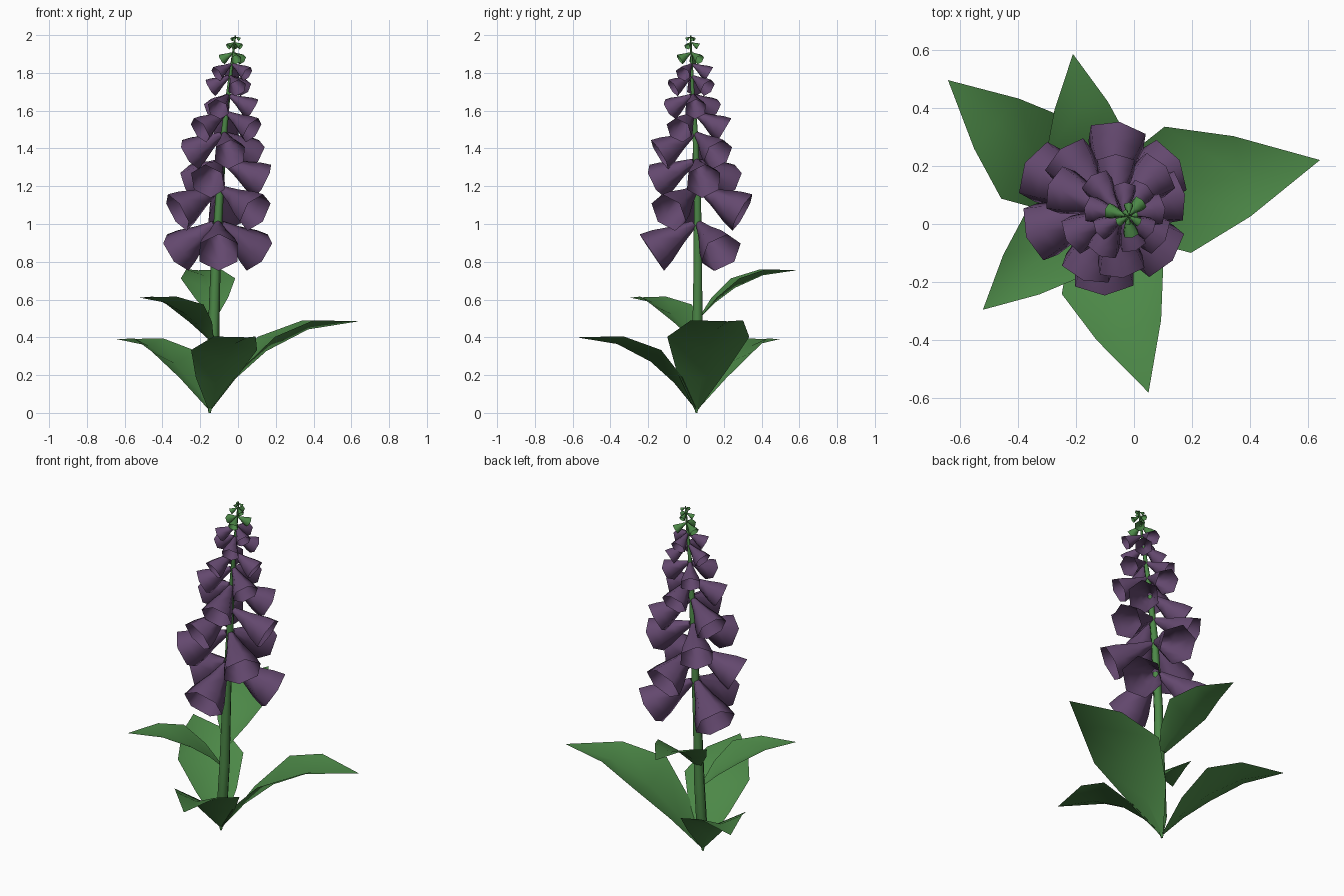
import bpy, math
from mathutils import Vector

if "Cube" in bpy.data.objects:
    bpy.data.objects.remove(bpy.data.objects["Cube"])


def material(name, rgb):
    m = bpy.data.materials.new(name)
    m.diffuse_color = (*rgb, 1)
    m.use_nodes = True
    m.node_tree.nodes["Principled BSDF"].inputs["Base Color"].default_value = m.diffuse_color
    return m


GREEN = material("leaf green", (0.072, 0.245, 0.063))
PURPLE = material("bell purple", (0.126, 0.065, 0.157))


def make(name, verts, faces, mat):
    me = bpy.data.meshes.new(name)
    me.from_pydata(verts, [], faces)
    me.materials.append(mat)
    for p in me.polygons:
        p.use_smooth = len(p.vertices) < 5
    ob = bpy.data.objects.new(name, me)
    bpy.context.collection.objects.link(ob)
    return ob


def bridge(rings, n):
    """Quads joining consecutive rings of n points."""
    return [(r * n + i, r * n + (i + 1) % n, (r + 1) * n + (i + 1) % n, (r + 1) * n + i)
            for r in range(rings - 1) for i in range(n)]


# Stem path: x, y, z, radius (tapers to a point between the lower leaves)
PATH = [(-0.15, 0.055, 0.0, 0.006), (-0.145, 0.056, 0.12, 0.032), (-0.13, 0.06, 0.4, 0.031),
        (-0.118, 0.063, 0.8, 0.026), (-0.095, 0.06, 1.2, 0.021), (-0.072, 0.048, 1.5, 0.016),
        (-0.048, 0.034, 1.72, 0.011), (-0.014, 0.025, 1.998, 0.004)]


def stem_at(z):
    for a, b in zip(PATH, PATH[1:]):
        if z <= b[2]:
            break
    t = (z - a[2]) / (b[2] - a[2])
    return [a[k] + (b[k] - a[k]) * t for k in range(4)]


# Stem
N = 6
verts = [(x + r * math.cos(math.tau * i / N), y + r * math.sin(math.tau * i / N), z)
         for x, y, z, r in PATH for i in range(N)]
caps = [tuple(reversed(range(N))), tuple(range(len(verts) - N, len(verts)))]
make("stem", verts, bridge(len(PATH), N) + caps, GREEN)

# Leaf stations: fraction along, half width, height fraction
LEAF = [(0.0, 0.012, 0.0), (0.17, 0.17, 0.40), (0.38, 0.275, 0.745), (0.66, 0.175, 0.96)]


def leaf(name, base_z, tip):
    x, y, _, _ = stem_at(base_z)
    base, tip = Vector((x, y, base_z)), Vector(tip)
    run = Vector((tip.x - x, tip.y - y, 0))
    length, rise = run.length, tip.z - base_z
    side = Vector((-run.y, run.x, 0)).normalized()
    verts = []
    for f, w, h in LEAF:
        mid = base + run * f + Vector((0, 0, rise * h))
        half = w * length
        # fold along the midrib
        for s in (1, 0, -1):
            dz = half * (0.17 if s else -0.17)
            verts.append(mid + side * half * s + Vector((0, 0, dz)))
    verts.append(tip)
    faces = []
    for r in range(len(LEAF) - 1):
        for c in range(2):
            a = r * 3 + c
            faces.append((a, a + 1, a + 4, a + 3))
    k = len(verts) - 1
    faces += [(k - 3, k - 2, k), (k - 2, k - 1, k)]
    make(name, verts, faces, GREEN)


leaf("leaf_right", 0.015, (0.64, 0.22, 0.485))
leaf("leaf_front", 0.015, (0.05, -0.58, 0.40))
leaf("leaf_back_left", 0.015, (-0.64, 0.495, 0.39))
leaf("leaf_upper_left", 0.37, (-0.52, -0.295, 0.61))
leaf("leaf_upper_back", 0.49, (-0.21, 0.585, 0.755))

# Bell profile: distance along axis, radius
BELL = [(0.0, 0.02), (0.1, 0.053), (0.205, 0.098), (0.27, 0.116)]


def bell(name, z, angle, s, tilt, mat):
    x, y, _, r = stem_at(z)
    out = Vector((math.cos(angle), math.sin(angle), 0))
    axis = out * math.cos(tilt) - Vector((0, 0, math.sin(tilt)))
    side = Vector((-out.y, out.x, 0))
    up = axis.cross(side)
    start = Vector((x, y, z)) + out * r * 0.8
    # six sides with corners at the top and bottom of the mouth
    turns = [math.tau * (i + 0.5) / N for i in range(N)]
    verts = [start + axis * d * s + (side * math.cos(t) + up * math.sin(t)) * q * s
             for d, q in BELL for t in turns]
    make(name, verts, bridge(len(BELL), N) + [tuple(reversed(range(N)))], mat)


# Whorls of three bells: height, scale, droop, turn; the top three are green buds
WHORLS = [(1.0, 1.0, 34, 31), (1.185, 0.95, 29, 81), (1.33, 0.85, 27, 10), (1.475, 0.77, 31, 39),
          (1.585, 0.64, 31, 90), (1.68, 0.52, 31, 6), (1.78, 0.43, 31, 50), (1.845, 0.37, 31, 90),
          (1.905, 0.25, 31, 44), (1.96, 0.15, 31, 90), (1.99, 0.09, 31, 15)]
for w, (z, s, droop, turn) in enumerate(WHORLS):
    bud = w >= 8
    for k in range(3):
        bell(f"{'bud' if bud else 'bell'}_{w}_{k}", z, math.radians(turn + 120 * k), s,
             math.radians(droop), GREEN if bud else PURPLE)
